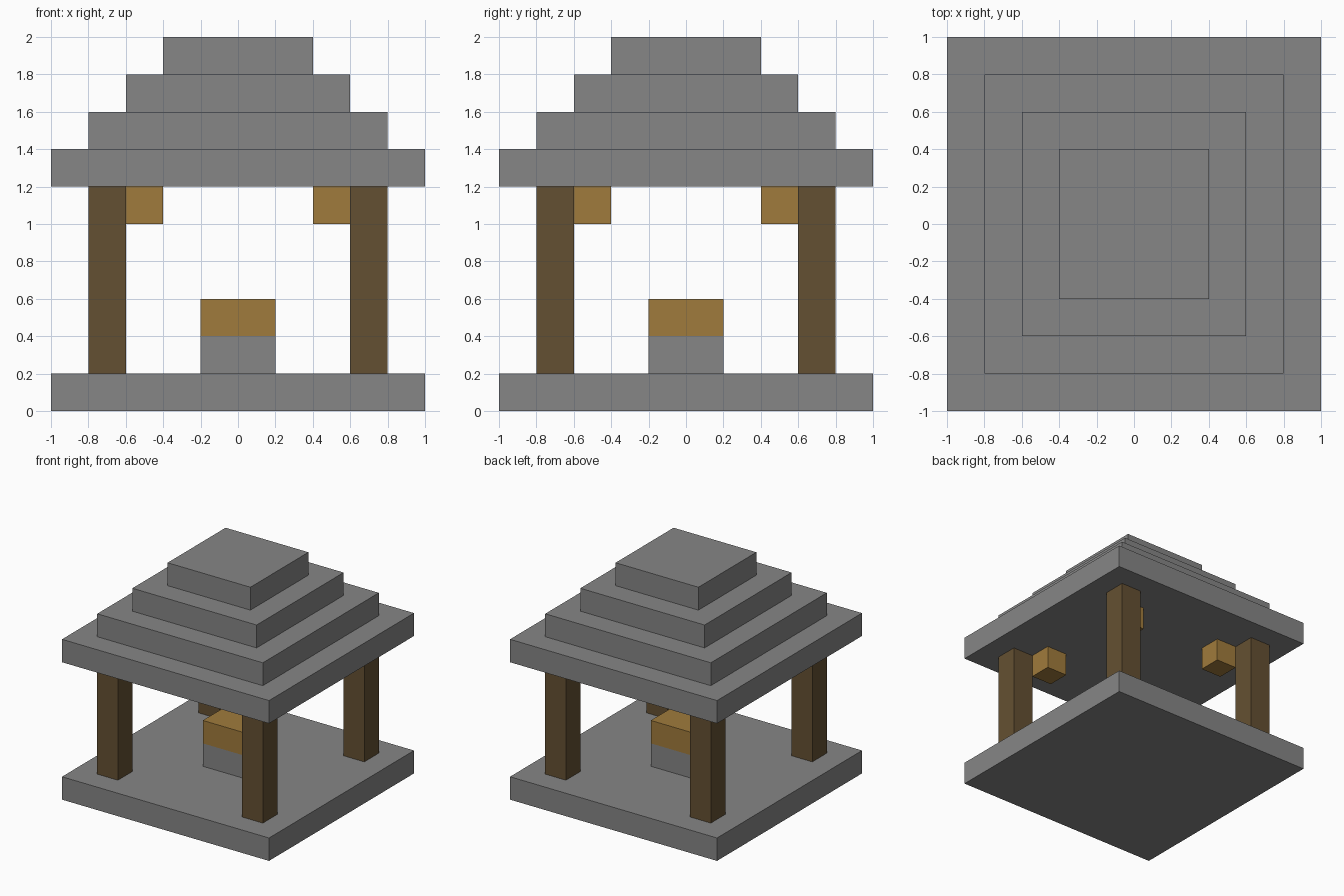
import bpy

cube = bpy.data.objects.get("Cube")
if cube:
    bpy.data.objects.remove(cube, do_unlink=True)


def make_material(name, rgb):
    """Flat material from sRGB 0-255 values."""
    linear = [((c / 255 + 0.055) / 1.055) ** 2.4 for c in rgb] + [1]
    mat = bpy.data.materials.new(name)
    mat.use_nodes = True
    mat.diffuse_color = linear
    mat.node_tree.nodes["Principled BSDF"].inputs["Base Color"].default_value = linear
    return mat


stone = make_material("grey_stone", (134, 134, 134))
dark_wood = make_material("dark_wood", (100, 80, 50))
gold = make_material("golden_wood", (160, 123, 60))


def add_block(name, x, y, bottom, width, height, mat):
    """Square block standing on the height 'bottom'."""
    bpy.ops.mesh.primitive_cube_add(size=1, location=(x, y, bottom + height / 2))
    obj = bpy.context.object
    obj.name = name
    obj.scale = (width, width, height)
    bpy.ops.object.transform_apply(location=False, rotation=False, scale=True)
    obj.data.materials.append(mat)


STEP = 0.2

# Floor slab
add_block("floor_slab", 0, 0, 0, 2, STEP, stone)

# Central pedestal with its golden top
add_block("pedestal_base", 0, 0, STEP, 0.4, STEP, stone)
add_block("pedestal_top", 0, 0, 2 * STEP, 0.4, STEP, gold)

# Corner posts, each with a lamp tucked diagonally inside under the roof
for side, sx in (("left", 1), ("right", -1)):
    for end, sy in (("front", -1), ("back", 1)):
        add_block(f"{end}_{side}_post", 0.7 * sx, 0.7 * sy, STEP, STEP, 1, dark_wood)
        add_block(f"{end}_{side}_lamp", 0.5 * sx, 0.5 * sy, 1, STEP, STEP, gold)

# Stepped roof
for i in range(4):
    add_block(f"roof_tier_{i + 1}", 0, 0, 1.2 + i * STEP, 2 - 0.4 * i, STEP, stone)
